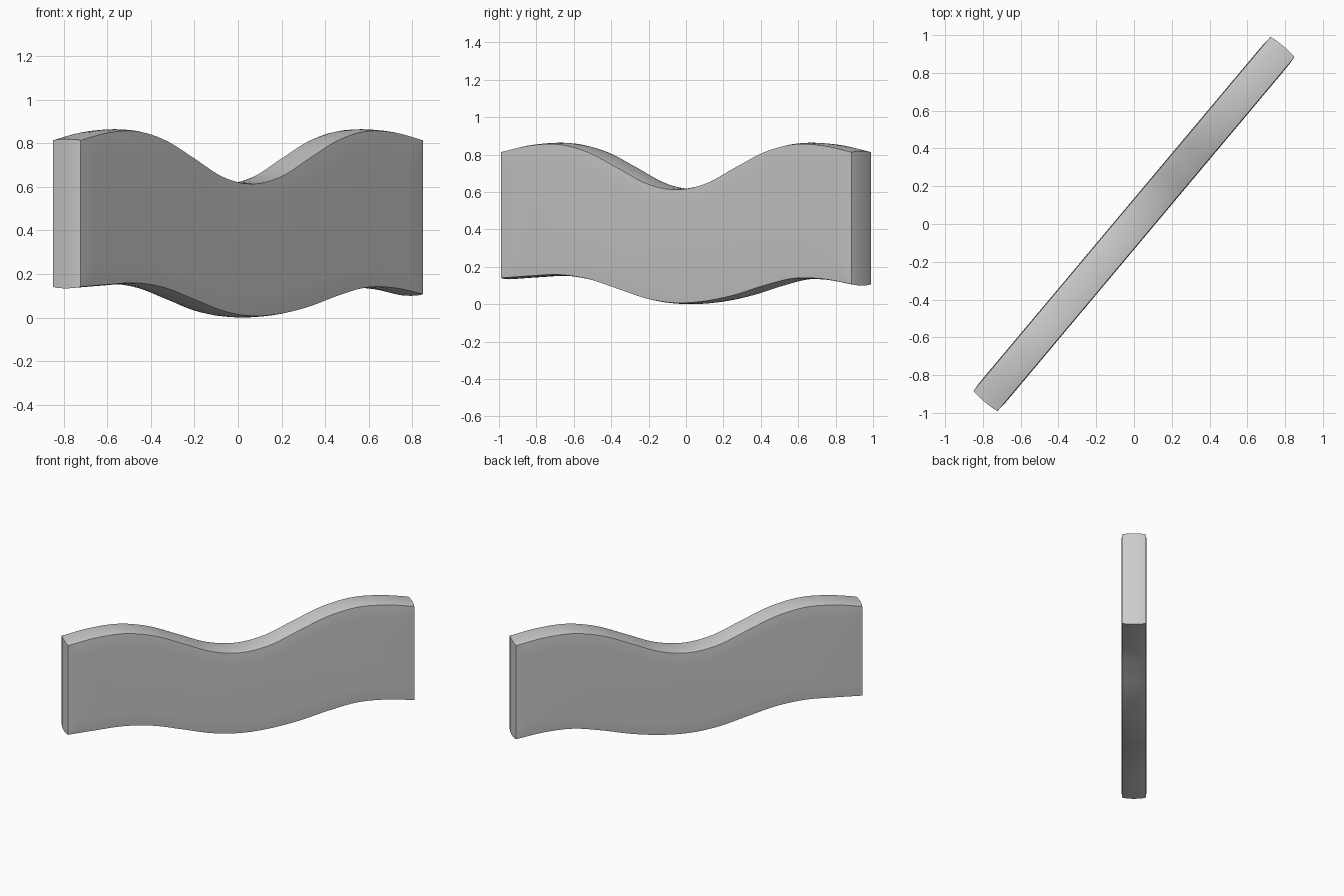
import bpy, bmesh, math

if "Cube" in bpy.data.objects:
    bpy.data.objects.remove(bpy.data.objects["Cube"])

HALF_LEN, HALF_THICK, STEP = 1.226, 0.087, 0.205
# Edge heights at even steps along the length
half_top = [0.615, 0.647, 0.732, 0.815, 0.857, 0.850, 0.814]
TOP = half_top[:0:-1] + half_top
BOTTOM = [0.137, 0.148, 0.155, 0.132, 0.080, 0.027, 0.004,
          0.014, 0.047, 0.097, 0.135, 0.132, 0.103]


def curve(vals, u):
    """Smooth Catmull-Rom curve through evenly spaced heights."""
    f = u / STEP + 6
    i = max(0, min(11, int(math.floor(f))))
    t = f - i
    p1, p2 = vals[i], vals[i + 1]
    p0 = vals[i - 1] if i > 0 else 2 * p1 - p2
    p3 = vals[i + 2] if i < 11 else 2 * p2 - p1
    return p1 + 0.5 * t * (p2 - p0 + t * (2 * p0 - 5 * p1 + 4 * p2 - p3
                                          + t * (3 * (p1 - p2) + p3 - p0)))


def outline(n=72, m=12):
    """Closed outline in (length, height) parameters."""
    return ([(-1 + 2 * i / n, 0) for i in range(n)] + [(1, j / m) for j in range(m)]
            + [(1 - 2 * i / n, 1) for i in range(n)] + [(-1, 1 - j / m) for j in range(m)])


# Layers across the thickness: (offset, inset); crowned rim, softly pillowed faces
rim = [(-0.083, 0.003), (-0.06, -0.001), (-0.03, -0.003), (0, -0.004)]
face = [(-HALF_THICK, 0.10), (-0.0862, 0.05)]
left = face + rim
layers = left + [(-t, d) for t, d in reversed(left[:-1])]

bm = bmesh.new()
rings = []
for t, d in layers:
    ring = []
    for s, v in outline():
        u = s * (HALF_LEN - d)
        low, high = curve(BOTTOM, u) + d, curve(TOP, u) - d
        ring.append(bm.verts.new((u, t, low + (high - low) * v)))
    rings.append(ring)
for a, b in zip(rings, rings[1:]):
    for i in range(len(a)):
        j = (i + 1) % len(a)
        bm.faces.new((a[i], a[j], b[j], b[i]))
bm.faces.new(rings[0])
bm.faces.new(rings[-1][::-1])
bmesh.ops.recalc_face_normals(bm, faces=bm.faces)

# Turn the plate diagonally and stand it on the ground
ang = math.radians(50)
c, s = math.cos(ang), math.sin(ang)
zmin = min(v.co.z for v in bm.verts)
for v in bm.verts:
    x, y, z = v.co
    v.co = (x * c - y * s, x * s + y * c, z - zmin)

mesh = bpy.data.meshes.new("wavy_plate")
bm.to_mesh(mesh)
bm.free()
plate = bpy.data.objects.new("wavy_plate", mesh)
bpy.context.collection.objects.link(plate)
bpy.context.view_layer.objects.active = plate
plate.select_set(True)
bpy.ops.object.shade_smooth_by_angle(angle=math.radians(35))
